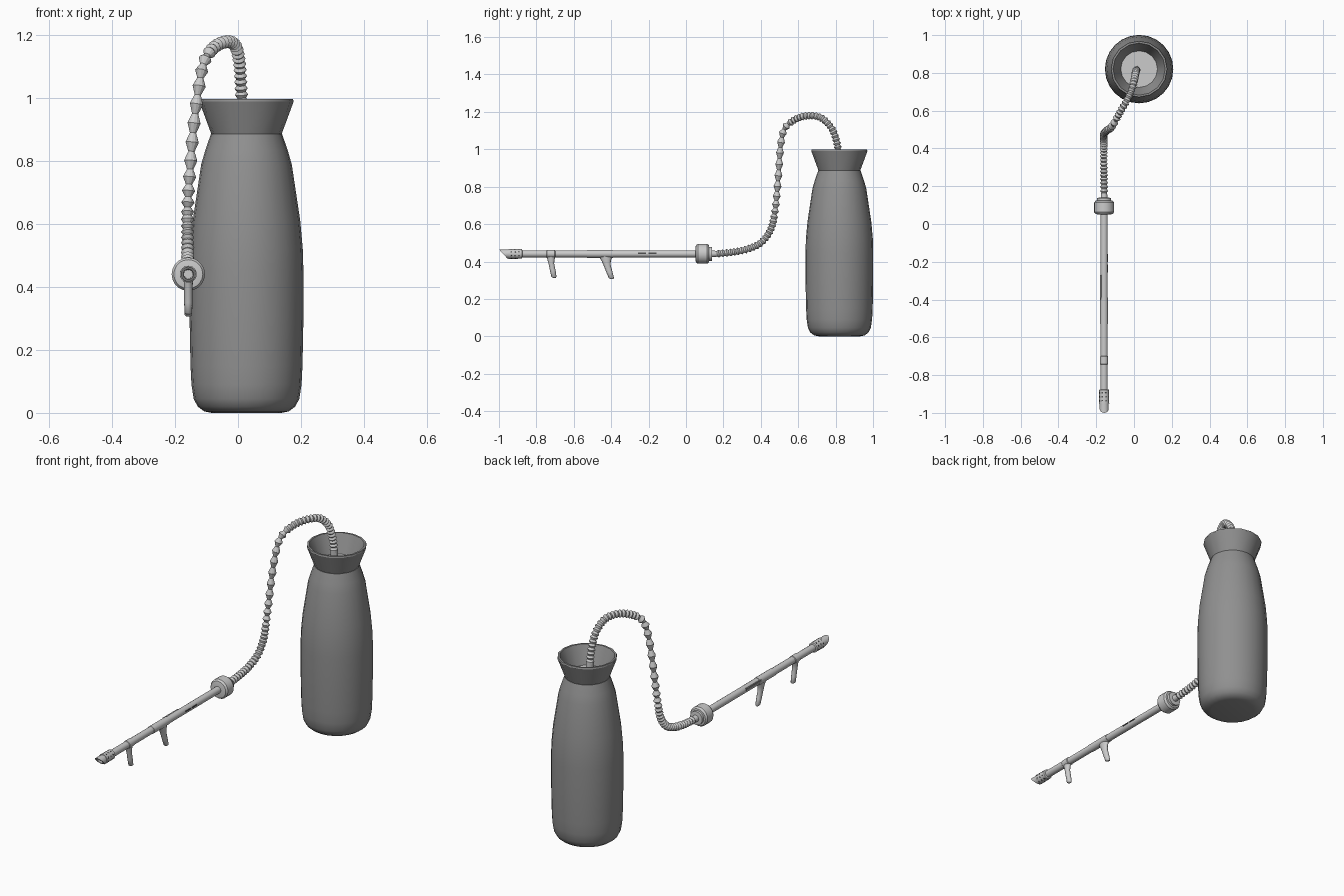
import bpy, math
from mathutils import Vector

if "Cube" in bpy.data.objects:
    bpy.data.objects.remove(bpy.data.objects["Cube"])

BX, BY = 0.027, 0.82      # bottle axis
GX, GZ = -0.158, 0.441    # wand axis
X, Y, Z = Vector((1, 0, 0)), Vector((0, 1, 0)), Vector((0, 0, 1))


def material(name, g):
    m = bpy.data.materials.new(name)
    m.diffuse_color = (g, g, g, 1)
    m.use_nodes = True
    m.node_tree.nodes["Principled BSDF"].inputs["Base Color"].default_value = m.diffuse_color
    return m


dark = material("dark_grey", 0.28)
hole = material("hole_grey", 0.08)


def loft(name, rings, mat=None, angle=32, caps=True):
    """Skin equal-sized rings of points into one mesh."""
    n = len(rings[0])
    verts = [p for r in rings for p in r]
    faces = []
    for i in range(len(rings) - 1):
        for j in range(n):
            k = (j + 1) % n
            faces.append((i*n + j, i*n + k, (i+1)*n + k, (i+1)*n + j))
    if caps:
        faces.append(tuple(reversed(range(n))))
        faces.append(tuple(range(len(verts) - n, len(verts))))
    me = bpy.data.meshes.new(name)
    me.from_pydata(verts, [], faces)
    ob = bpy.data.objects.new(name, me)
    bpy.context.collection.objects.link(ob)
    if mat:
        me.materials.append(mat)
    bpy.ops.object.select_all(action='DESELECT')
    ob.select_set(True)
    bpy.context.view_layer.objects.active = ob
    bpy.ops.object.shade_smooth_by_angle(angle=math.radians(angle))
    return ob


def ring(c, u, v, a, b, n):
    return [Vector(c) + u*(a*math.cos(2*math.pi*i/n)) + v*(b*math.sin(2*math.pi*i/n))
            for i in range(n)]


def lathe_z(name, prof, n, mat=None):
    return loft(name, [ring((BX, BY, z), X, Y, r, r, n) for r, z in prof], mat)


def lathe_y(name, prof, n=16):
    """Profile of (y, radius, slant); slant shears the ring for an oblique end."""
    return loft(name, [ring((GX, y, GZ), X, -Y*s + Z, r, r, n)[::-1] for y, r, s in prof])


# Bottle body
lathe_z("bottle_body", [(0.11, 0.0), (0.135, 0.005), (0.155, 0.02), (0.168, 0.045),
                        (0.175, 0.09), (0.178, 0.15), (0.181, 0.3), (0.181, 0.45),
                        (0.179, 0.52), (0.171, 0.61), (0.144, 0.79), (0.131, 0.835),
                        (0.113, 0.887), (0.09, 0.89)], 24, dark)

# Flared cup and its floor
lathe_z("bottle_cup", [(0.09, 0.882), (0.112, 0.887), (0.15, 0.99), (0.148, 0.998),
                       (0.138, 0.998), (0.097, 0.897), (0.09, 0.895)], 16, dark)
lathe_z("cup_floor", [(0.097, 0.89), (0.097, 0.9)], 16)

# Hose centre line, sampled finely with a Catmull-Rom spline
ctrl = [Vector(p) for p in [
    (0.015, 0.818, 0.89), (0.014, 0.815, 0.96), (0.01, 0.808, 1.03), (0.005, 0.78, 1.11),
    (-0.008, 0.725, 1.166), (-0.035, 0.66, 1.18), (-0.075, 0.59, 1.163),
    (-0.108, 0.53, 1.115), (-0.125, 0.507, 1.03), (-0.142, 0.497, 0.9),
    (-0.154, 0.485, 0.75), (-0.16, 0.473, 0.65), (-0.16, 0.45, 0.565),
    (-0.16, 0.40, 0.50), (-0.16, 0.33, 0.467), (-0.159, 0.25, 0.45), (GX, 0.16, GZ)]]
ext = [2*ctrl[0] - ctrl[1]] + ctrl + [2*ctrl[-1] - ctrl[-2]]
path = []
for a, b, c, d in zip(ext, ext[1:], ext[2:], ext[3:]):
    for i in range(60):
        t = i / 60
        path.append(0.5*(2*b + (c - a)*t + (2*a - 5*b + 4*c - d)*t*t
                         + (3*b - a - 3*c + d)*t**3))
path.append(ctrl[-1])


def pitch(p):
    """Ribs are stretched out on the hanging part of the hose."""
    if p.y > 0.56 or p.z < 0.6:
        return 0.019
    return 0.022 + 0.038*max(0, 1 - ((p.z - 0.9)/0.28)**2)


# Ribbed hose
rings, walked, big = [], 1.0, False
for i in range(1, len(path) - 1):
    p = path[i]
    walked += (p - path[i-1]).length
    step = 0.08 if p.y > 0.8 and 0.9 < p.z < 0.97 else pitch(p)/2
    if walked >= step:
        t = (path[i+1] - path[i-1]).normalized()
        u = (X - t*t.x).normalized()
        v = t.cross(u)
        stretched = pitch(p) > 0.03
        small = 0.010 if stretched else 0.014
        r = 0.021 if big else small
        if p.z < 0.97 and p.y > 0.8:
            r = 0.018
        rings.append(ring(p, u, v, r, r, 12))
        walked, big = 0.0, not big
loft("ribbed_hose", rings, angle=25)

# Hose connector, knob and barrel of the wand
lathe_y("hose_connector", [(0.12, 0.02, 0), (0.15, 0.017, 0), (0.205, 0.011, 0)], 12)
lathe_y("knob", [(0.05, 0.03, 0), (0.053, 0.046, 0), (0.063, 0.053, 0), (0.113, 0.053, 0),
                 (0.123, 0.046, 0), (0.124, 0.037, 0), (0.138, 0.037, 0), (0.14, 0.02, 0)], 20)
lathe_y("barrel", [(-0.89, 0.019, 0), (-0.53, 0.019, 0), (-0.53, 0.021, 0),
                   (-0.39, 0.021, 0), (-0.39, 0.019, 0), (0.06, 0.019, 0)])

# Hollow slanted nozzle with a perforated sleeve
lathe_y("nozzle", [(-0.875, 0.018, 0), (-0.878, 0.026, 0), (-0.95, 0.027, 0),
                   (-0.95, 0.024, 0), (-0.978, 0.024, 0.92), (-0.978, 0.016, 0.92),
                   (-0.9, 0.014, 0)])
for row in range(3):
    for k in range(8):
        a = 2*math.pi*(k + 0.5)/8
        out = X*math.cos(a) + Z*math.sin(a)
        side = Y.cross(out)
        c = Vector((GX, -0.935 + 0.021*row, GZ))
        loft("nozzle_hole", [ring(c + out*0.022, side, Y, 0.0045, 0.0045, 8),
                             ring(c + out*0.0268, side, Y, 0.0045, 0.0045, 8)], hole)


# Grips: stacked ellipses of (y, z, half thickness, half depth)
def grip(name, secs):
    loft(name, [ring((GX, y, z), X, Y, a, b, 12) for y, z, a, b in secs], angle=50)


grip("front_grip", [(-0.704, 0.313, 0.006, 0.008), (-0.706, 0.318, 0.012, 0.014),
                    (-0.712, 0.35, 0.013, 0.015), (-0.72, 0.39, 0.013, 0.015),
                    (-0.722, 0.41, 0.014, 0.019), (-0.722, 0.428, 0.015, 0.026)])
grip("rear_grip", [(-0.396, 0.306, 0.006, 0.008), (-0.399, 0.311, 0.012, 0.014),
                   (-0.41, 0.345, 0.013, 0.017), (-0.422, 0.38, 0.013, 0.019),
                   (-0.427, 0.405, 0.014, 0.025), (-0.43, 0.428, 0.015, 0.038)])
lathe_y("front_grip_band", [(-0.745, 0.019, 0), (-0.742, 0.0215, 0),
                            (-0.702, 0.0215, 0), (-0.699, 0.019, 0)])


# Side slots and control strip on the barrel
def box(name, x, y, z, sx, sy, sz, mat=None):
    corners = [(-1, -1), (1, -1), (1, 1), (-1, 1)]
    loft(name, [[Vector((x + i*sx/2, y + j*sy/2, z + k*sz/2)) for i, j in corners]
                for k in (-1, 1)], mat)


for y in (-0.235, -0.18):
    box("side_slot", GX + 0.018, y, GZ + 0.003, 0.006, 0.042, 0.006, hole)
box("control_strip", GX - 0.017, -0.335, GZ + 0.006, 0.009, 0.13, 0.012, dark)
